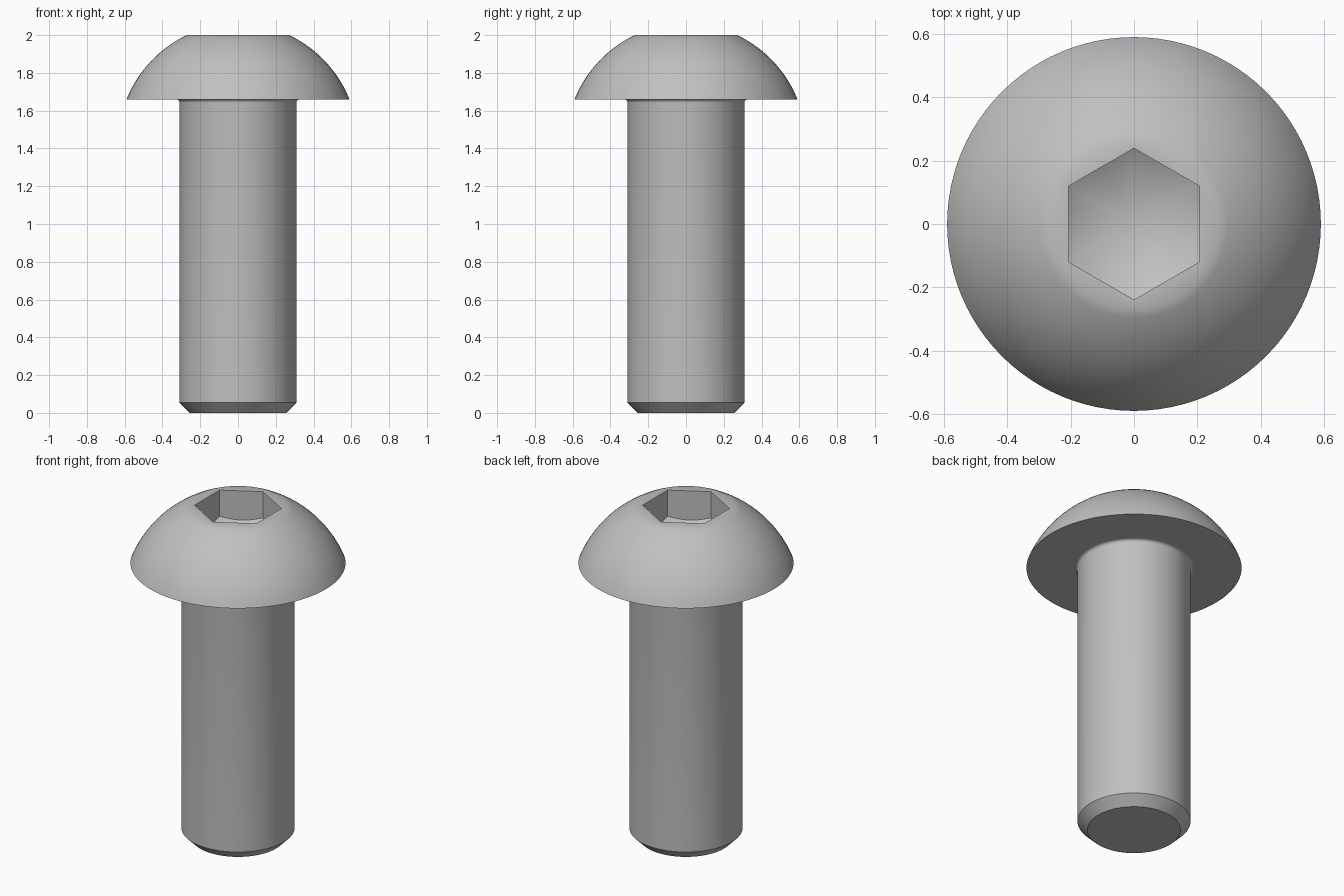
import bpy, bmesh
from math import sin, cos, pi, radians, sqrt, tan, atan2

SEG = 96                      # divisible by six, so hex corners fall on vertices
TOP, SEAT = 2.0, 1.66         # top of head, underside of head
HEAD_R, RIM_R, SHANK_R = 0.59, 0.27, 0.31
FILLET = 0.018
HEX_FLAT = 0.207              # half the width across flats

cube = bpy.data.objects.get("Cube")
if cube:
    bpy.data.objects.remove(cube, do_unlink=True)

steel = bpy.data.materials.new("light_grey_steel")
steel.use_nodes = True
colour = (0.53, 0.53, 0.53, 1)
steel.diffuse_color = colour
steel.node_tree.nodes["Principled BSDF"].inputs["Base Color"].default_value = colour


def angle(i):
    return pi / 2 + 2 * pi * i / SEG


def hex_radius(a):
    """Distance to a hexagon with flats facing +x and -x."""
    return HEX_FLAT / cos((a + pi / 6) % (pi / 3) - pi / 6)


def circle(r, z):
    return [(r * cos(angle(i)), r * sin(angle(i)), z) for i in range(SEG)]


def hexagon(height):
    ring = []
    for i in range(SEG):
        r = hex_radius(angle(i))
        ring.append((r * cos(angle(i)), r * sin(angle(i)), height(r)))
    return ring


def skin(name, rings, start_tip=None, end_tip=None):
    """Join rings of points in order, closing an end to a point if given."""
    bm = bmesh.new()
    loops = [[bm.verts.new(p) for p in ring] for ring in rings]
    for a, b in zip(loops, loops[1:]):
        for i in range(SEG):
            j = (i + 1) % SEG
            bm.faces.new((a[i], a[j], b[j], b[i]))
    for loop, z in ((loops[0], start_tip), (loops[-1], end_tip)):
        if z is not None:
            tip = bm.verts.new((0, 0, z))
            for i in range(SEG):
                j = (i + 1) % SEG
                order = (loop[j], loop[i], tip) if loop is loops[0] else (loop[i], loop[j], tip)
                bm.faces.new(order)
    mesh = bpy.data.meshes.new(name)
    bm.to_mesh(mesh)
    bm.free()
    mesh.materials.append(steel)
    obj = bpy.data.objects.new(name, mesh)
    bpy.context.collection.objects.link(obj)
    bpy.ops.object.select_all(action='DESELECT')
    obj.select_set(True)
    bpy.context.view_layer.objects.active = obj
    bpy.ops.object.shade_smooth_by_angle(angle=radians(28))
    return obj


# Button head: flat seat, spherical dome, flat rim, hex socket with conical floor
centre = (TOP**2 + RIM_R**2 - SEAT**2 - HEAD_R**2) / (2 * (TOP - SEAT))
ball = sqrt(HEAD_R**2 + (SEAT - centre)**2)
low, high = atan2(SEAT - centre, HEAD_R), atan2(TOP - centre, RIM_R)
steps = 16
dome = []
for k in range(steps + 1):
    t = low + (high - low) * k / steps
    dome.append(circle(ball * cos(t), centre + ball * sin(t)))
floor_tip = 1.704
skin("button_head",
     [circle(SHANK_R + FILLET, SEAT)] + dome
     + [hexagon(lambda r: TOP), hexagon(lambda r: floor_tip + r * tan(pi / 6))],
     end_tip=floor_tip)

# Shank: chamfered end, straight body, small fillet under the head
fillet = []
for k in range(7):
    t = pi / 2 * k / 6
    fillet.append(circle(SHANK_R + FILLET * (1 - cos(t)), SEAT - FILLET * (1 - sin(t))))
skin("shank", [circle(0.255, 0), circle(SHANK_R, 0.055)] + fillet, start_tip=0)
